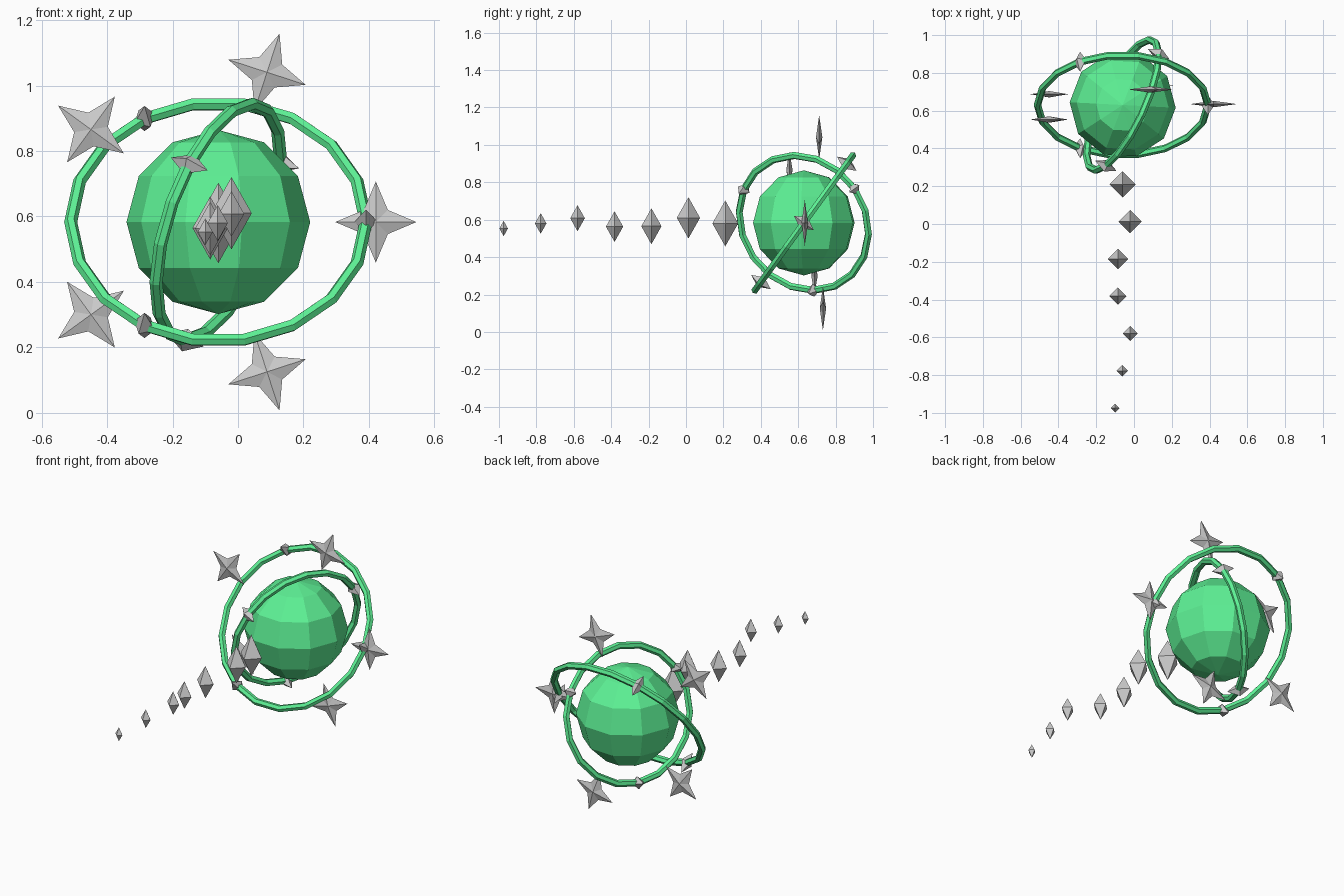
import bpy
from math import sin, cos, pi, radians, tau
from mathutils import Matrix, Vector

if "Cube" in bpy.data.objects:
    bpy.data.objects.remove(bpy.data.objects["Cube"])

CENTRE = Vector((-0.06, 0.63, 0.583))

green = bpy.data.materials.new("green")
green.diffuse_color = (0.11, 0.88, 0.3, 1)
green.use_nodes = True
green.node_tree.nodes["Principled BSDF"].inputs["Base Color"].default_value = green.diffuse_color


def frame(origin, x_dir, normal):
    """Matrix with local z along normal and local x near x_dir."""
    z = Vector(normal).normalized()
    x = Vector(x_dir)
    x = (x - z * x.dot(z)).normalized()
    m = Matrix((x, z.cross(x), z)).transposed().to_4x4()
    m.translation = origin
    return m


def spindle(name, rim, half, matrix):
    """Flat-faced solid: a rim outline joined to an apex on either side."""
    n = len(rim)
    verts = [(x, y, 0) for x, y in rim] + [(0, 0, half), (0, 0, -half)]
    faces = []
    for i in range(n):
        j = (i + 1) % n
        faces += [(i, j, n), (j, i, n + 1)]
    mesh = bpy.data.meshes.new(name)
    mesh.from_pydata(verts, [], faces)
    ob = bpy.data.objects.new(name, mesh)
    ob.matrix_world = matrix
    bpy.context.collection.objects.link(ob)


def outline(radii, count):
    return [(radii[i % len(radii)] * cos(tau * i / count),
             radii[i % len(radii)] * sin(tau * i / count)) for i in range(count)]


def beaded_ring(name, radius, matrix):
    bpy.ops.mesh.primitive_torus_add(major_segments=18, minor_segments=6,
                                     major_radius=radius, minor_radius=0.02)
    ring = bpy.context.object
    ring.name = name
    ring.matrix_world = matrix
    ring.data.materials.append(green)
    # three diamond beads threaded on the ring
    for k in range(3):
        m = matrix @ Matrix.Rotation(k * tau / 3, 4, 'Z') @ Matrix.Translation((radius, 0, 0))
        spindle(f"{name}_bead_{k + 1}", outline([0.036], 4), 0.065, m)


# faceted core ball
bpy.ops.mesh.primitive_uv_sphere_add(segments=10, ring_count=6, radius=0.281,
                                     location=CENTRE, rotation=(0, 0, radians(15)))
core = bpy.context.object
core.name = "core_ball"
core.data.materials.append(green)

# two tilted orbit rings
beaded_ring("outer_ring", 0.451, frame(CENTRE, (1, 0, 0), (0, -0.81, 0.588)))
beaded_ring("inner_ring", 0.378, frame(CENTRE, (-0.095, -0.32, 0.18), (0.864, -0.405, -0.3)))

# five four-pointed stars standing around the core
for k, y in enumerate((0.635, 0.712, 0.553, 0.687, 0.732)):
    a = k * tau / 5
    pos = Vector((CENTRE.x + 0.481 * cos(a), y, CENTRE.z + 0.481 * sin(a)))
    spindle(f"star_{k + 1}", outline([0.124, 0.052], 8), 0.017,
            frame(pos, (cos(a), 0, sin(a)), (0, -1, 0)))

# shrinking trail of diamonds leading to the front: x, y, z, half width
trail = [(-0.06, 0.21, 0.58, 0.069), (-0.02, 0.013, 0.61, 0.062),
         (-0.085, -0.185, 0.565, 0.054), (-0.085, -0.382, 0.563, 0.046),
         (-0.02, -0.58, 0.608, 0.039), (-0.062, -0.777, 0.58, 0.031),
         (-0.10, -0.975, 0.553, 0.023)]
for k, (x, y, z, w) in enumerate(trail):
    spindle(f"trail_diamond_{k + 1}", outline([w], 4), w * 1.78,
            Matrix.Translation((x, y, z)))
